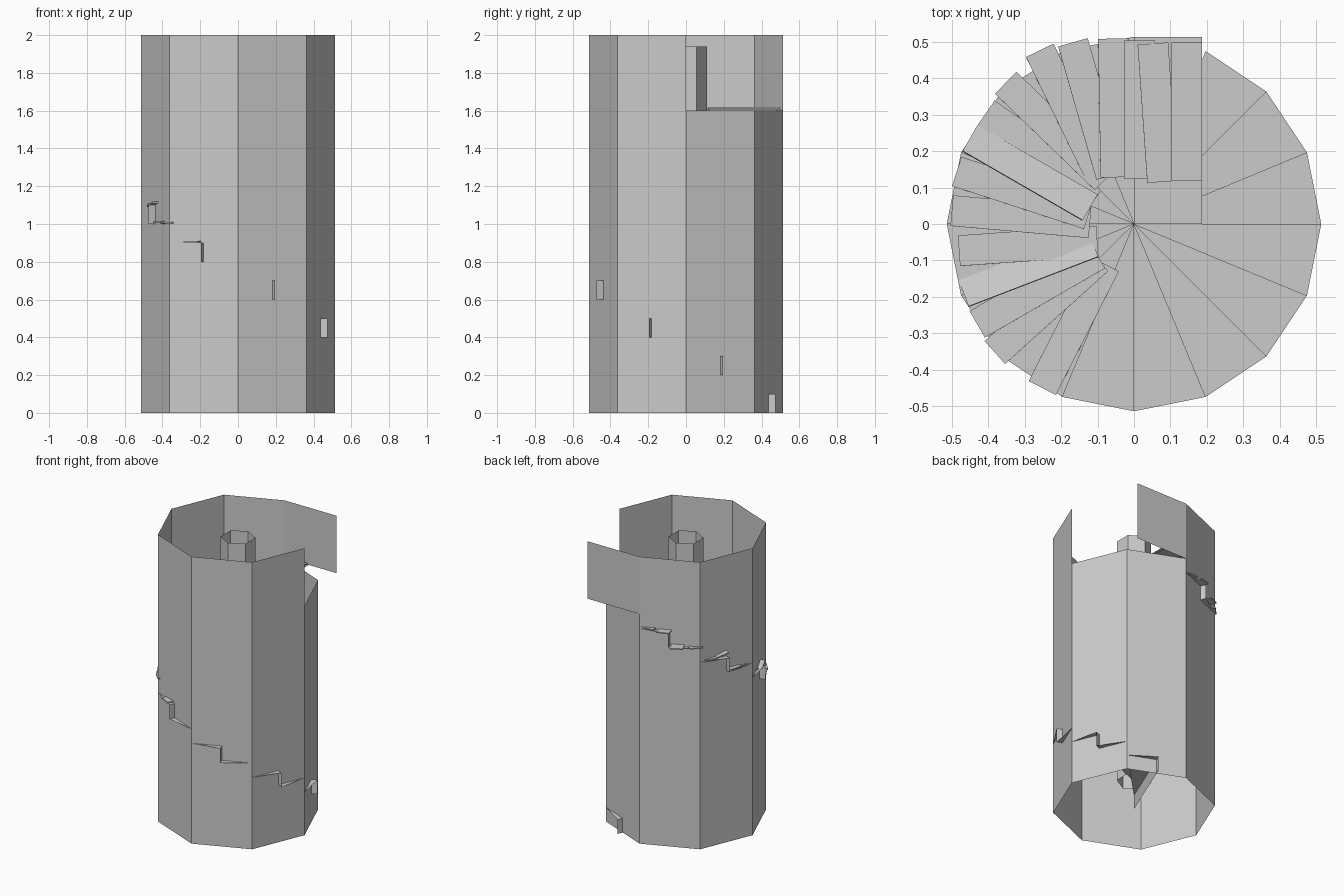
import bpy, math
from mathutils import Matrix, Vector

if "Cube" in bpy.data.objects:
    bpy.data.objects.remove(bpy.data.objects["Cube"])

R = 0.513          # outer radius of stair and tower
RISE = 0.1
STEPS = 16

stone = bpy.data.materials.new("plain_grey")
stone.diffuse_color = (0.6, 0.6, 0.6, 1)
stone.use_nodes = True
stone.node_tree.nodes["Principled BSDF"].inputs["Base Color"].default_value = stone.diffuse_color


def pt(angle, r, z):
    a = math.radians(angle)
    return (r * math.cos(a), r * math.sin(a), z)


def make(name, polys):
    """Mesh object from a list of polygons given as point lists."""
    verts, faces = [], []
    for p in polys:
        faces.append(range(len(verts), len(verts) + len(p)))
        verts += p
    me = bpy.data.meshes.new(name)
    me.from_pydata(verts, [], [list(f) for f in faces])
    me.materials.append(stone)
    ob = bpy.data.objects.new(name, me)
    bpy.context.collection.objects.link(ob)
    return ob


def upright(a0, a1, r, z0, z1):
    return [pt(a0, r, z0), pt(a1, r, z0), pt(a1, r, z1), pt(a0, r, z1)]


# octagonal tower wall, lower on the two entrance sides
wall = [upright(45 * i, 45 * i + 45, R, 0, 1.6 if i < 2 else 2.0) for i in range(8)]
make("tower_wall", wall)

# straight wall panel beside the upper doorway
make("doorway_panel", [[(0.4, R, 1.6), (0, R, 1.6), (0, R, 2), (0.4, R, 2)]])

# open hexagonal centre column
make("centre_column", [upright(30 + 60 * i, 90 + 60 * i, 0.11, 0.2, 1.94) for i in range(6)])

# winding steps, clockwise going up
risers, treads = [], []
for k in range(STEPS):
    a, z = 67.5 - 22.5 * k, RISE * k
    risers.append([(0, 0, z), pt(a, R, z), pt(a, R, z + RISE), (0, 0, z + RISE)])
    if k < STEPS - 1:
        treads.append([(0, 0, z + RISE), pt(a - 22.5, R, z + RISE), pt(a, R, z + RISE)])
make("stair_risers", risers)
make("stair_treads", treads)

# square landing at the top
make("landing", [[(0, 0, 1.6), (0.187, 0, 1.6), (0.187, R, 1.6), (0, R, 1.6)]])

# loose planks: centre x, centre y, heading, tread height, roll
planks = [
    (0.145, 0.308, 90, 1.615, 0), (0.065, 0.305, 94, 1.607, 1), (0.015, 0.313, 90, 1.603, 0),
    (-0.053, 0.318, 91, 1.51, 1), (-0.115, 0.315, 106, 1.506, 1),
    (-0.175, 0.305, 116, 1.41, 1), (-0.215, 0.255, 136, 1.406, 1),
    (-0.25, 0.195, 145, 1.31, 1), (-0.285, 0.14, 150, 1.325, 14),
    (-0.305, 0.085, 162, 1.21, 1), (-0.31, 0.02, 175, 1.206, 1),
    (-0.29, -0.06, 184, 1.105, 1), (-0.29, -0.12, 201, 1.105, 14),
    (-0.265, -0.18, 210, 1.01, 1), (-0.24, -0.225, 222, 1.006, 1),
    (-0.165, -0.28, 243, 0.906, 1),
]
L, W, T = 0.19, 0.042, 0.004
for i, (x, y, heading, z, roll) in enumerate(planks):
    m = (Matrix.Translation((x, y, z)) @ Matrix.Rotation(math.radians(heading), 4, 'Z')
         @ Matrix.Rotation(math.radians(roll), 4, 'X'))
    bpy.ops.mesh.primitive_cube_add(size=2)
    ob = bpy.context.object
    ob.name = "tread_plank_%02d" % (i + 1)
    ob.data.transform(m @ Matrix.Diagonal((L, W, T, 1)))
    ob.data.materials.append(stone)
